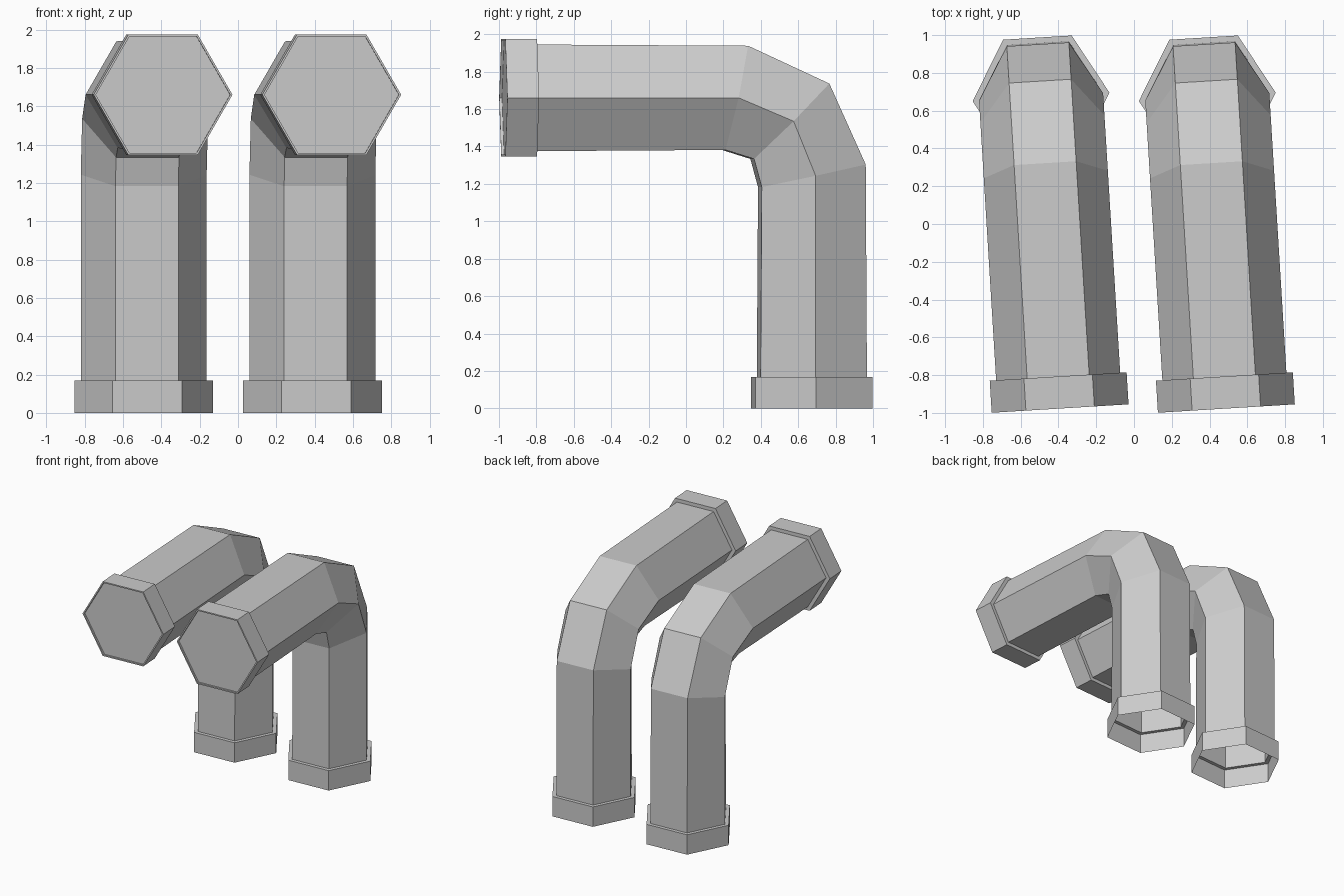
import bpy, bmesh, math
from mathutils import Matrix

if "Cube" in bpy.data.objects:
    bpy.data.objects.remove(bpy.data.objects["Cube"])

PIPE_R, COLLAR_R = 0.329, 0.363
END = 1.653          # horizontal reach of the pipe from the vertical axis
TOP = 1.66           # height of the horizontal axis

# Rings along the path: (forward distance, height, travel angle, radius)
RINGS = [
    (0, 0, 90, COLLAR_R),              # open bottom collar
    (0, 0.168, 90, COLLAR_R),
    (0, 0.168, 90, PIPE_R),            # vertical leg
    (0, 1.243, 77.75, PIPE_R),         # elbow
    (0.118, 1.535, 45, PIPE_R),
    (0.412, TOP, 12.25, PIPE_R),
    (END - 0.17, TOP, 0, PIPE_R),      # horizontal run
    (END - 0.17, TOP, 0, COLLAR_R),    # front collar
    (END, TOP, 0, COLLAR_R),
    (END, TOP, 0, COLLAR_R - 0.012),   # thin rim around recessed cap
    (END - 0.015, TOP, 0, COLLAR_R - 0.012),
]


def hex_ring(bm, dist, z, angle, r):
    a = math.radians(angle)
    verts = []
    for i in range(6):
        t = i * math.pi / 3
        u, v = r * math.cos(t), r * math.sin(t)
        # v points to the outside of the bend, local forward is -y
        verts.append(bm.verts.new((u, -dist + v * math.sin(a), z + v * math.cos(a))))
    return verts


def bent_pipe(name, x):
    bm = bmesh.new()
    rings = [hex_ring(bm, *r) for r in RINGS]
    for a, b in zip(rings, rings[1:]):
        for i in range(6):
            j = (i + 1) % 6
            bm.faces.new((a[i], a[j], b[j], b[i]))
    bm.faces.new(rings[-1])
    bm.normal_update()
    # make the shell face outwards (bottom stays open)
    bmesh.ops.recalc_face_normals(bm, faces=bm.faces)
    bm.transform(Matrix.Rotation(math.radians(3.5), 4, 'Z'))
    mesh = bpy.data.meshes.new(name)
    bm.to_mesh(mesh)
    bm.free()
    obj = bpy.data.objects.new(name, mesh)
    obj.location = (x, 0.673, 0)
    bpy.context.collection.objects.link(obj)


# Two identical pipes side by side
bent_pipe("left_pipe", -0.492)
bent_pipe("right_pipe", 0.388)
